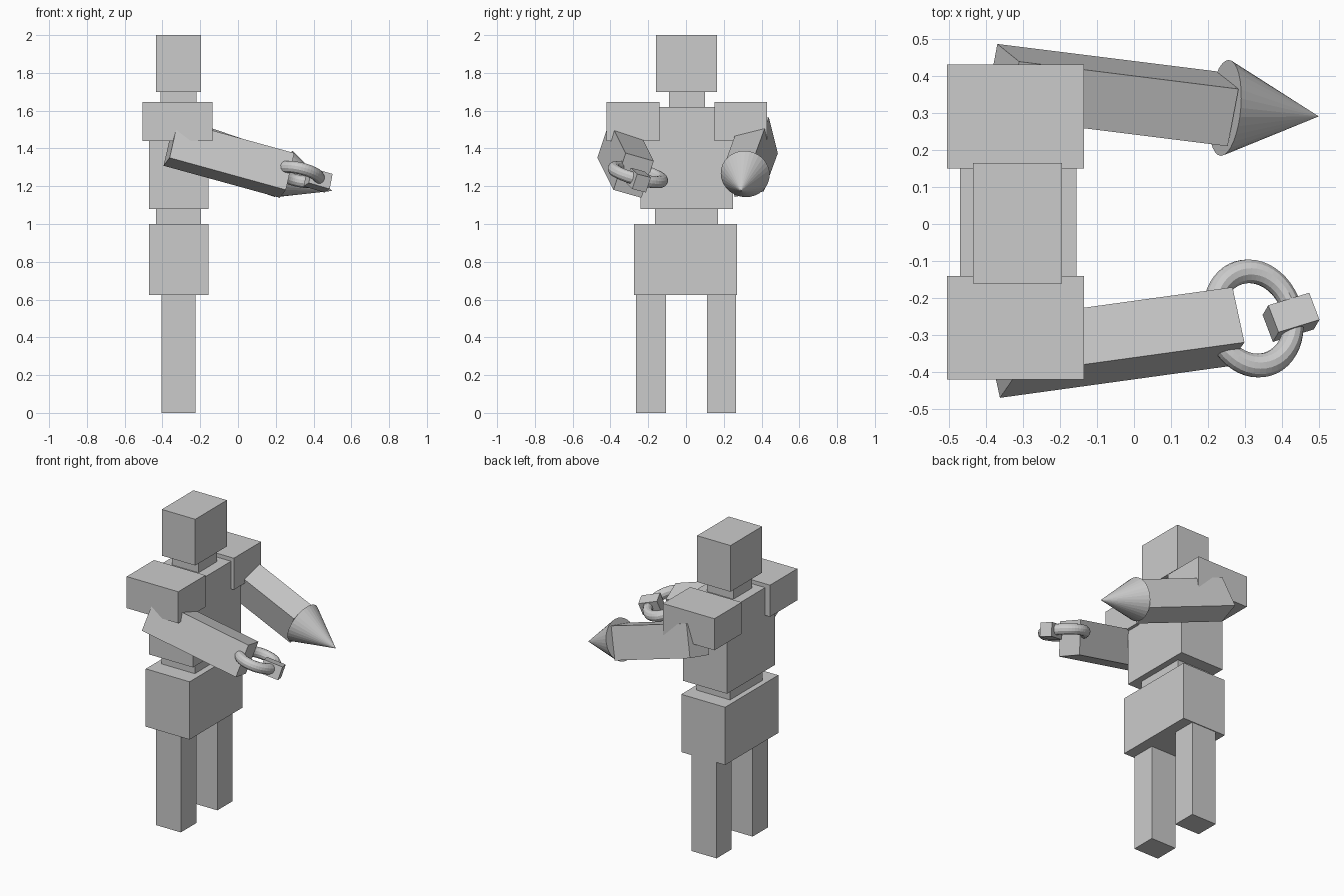
import bpy
from mathutils import Matrix, Vector

cube = bpy.data.objects.get("Cube")
if cube:
    bpy.data.objects.remove(cube, do_unlink=True)

grey = bpy.data.materials.new("plain_grey")
grey.use_nodes = True
grey.diffuse_color = (0.6, 0.6, 0.6, 1)
grey.node_tree.nodes["Principled BSDF"].inputs["Base Color"].default_value = (0.6, 0.6, 0.6, 1)


def frame(centre, along, across):
    """Matrix whose local x runs along a limb and local y across it."""
    u = Vector(along).normalized()
    w = Vector(across)
    w = (w - u * w.dot(u)).normalized()
    m = Matrix((u, w, u.cross(w))).transposed().to_4x4()
    return Matrix.Translation(centre) @ m


def finish(name, matrix):
    ob = bpy.context.object
    ob.name = name
    ob.matrix_world = matrix
    ob.data.materials.append(grey)
    return ob


def block(name, size, matrix):
    bpy.ops.mesh.primitive_cube_add(size=1)
    ob = finish(name, matrix)
    ob.data.transform(Matrix.Diagonal((*size, 1)))


def upright(name, x, y, z):
    """Axis-aligned block from (low, high) ranges."""
    spans = (x, y, z)
    block(name, [b - a for a, b in spans],
          Matrix.Translation([(a + b) / 2 for a, b in spans]))


# Body column
upright("head", (-0.435, -0.195), (-0.16, 0.165), (1.70, 2.0))
upright("neck", (-0.41, -0.22), (-0.09, 0.10), (1.60, 1.71))
upright("torso", (-0.47, -0.155), (-0.24, 0.25), (1.08, 1.62))
upright("waist", (-0.435, -0.195), (-0.165, 0.17), (0.99, 1.09))
upright("hips", (-0.47, -0.155), (-0.275, 0.27), (0.625, 1.0))

# Legs and shoulders
for side, leg_y, shoulder_y in (("right", (-0.265, -0.105), (-0.42, -0.14)),
                                ("left", (0.11, 0.265), (0.15, 0.43))):
    upright(side + "_leg", (-0.405, -0.225), leg_y, (0, 0.63))
    upright(side + "_shoulder", (-0.505, -0.135), shoulder_y, (1.44, 1.645))

# Outstretched arms, slightly rolled
right_axis, right_across = (1, 0.138, -0.276), (-0.16, 0.95, -0.28)
block("right_arm", (0.644, 0.158, 0.21),
      frame((-0.048, -0.32, 1.342), right_axis, right_across))
left_axis, left_across = (1, -0.125, -0.34), (0.12, 0.95, 0.2)
block("left_arm", (0.63, 0.16, 0.205),
      frame((-0.058, 0.348, 1.354), left_axis, left_across))

# Cone point on the left hand, tip along local x
bpy.ops.mesh.primitive_cone_add(vertices=32, radius1=0.13, radius2=0, depth=0.27)
cone = finish("left_hand_cone", frame((0.372, 0.302, 1.22), (0.255, -0.023, -0.09), (0, 1, 0)))
cone.data.transform(Matrix.Rotation(1.5708, 4, "Y"))

# Ring in the right hand with a small block on it
bpy.ops.mesh.primitive_torus_add(major_radius=0.132, minor_radius=0.033,
                                 major_segments=48, minor_segments=12)
ring = finish("right_hand_ring", frame((0.322, -0.255, 1.262), right_axis, (-0.16, 0.95, -0.22)))
ring.data.transform(Matrix.Diagonal((0.84, 1, 1, 1)))
block("ring_block", (0.12, 0.08, 0.085),
      frame((0.424, -0.252, 1.232), (0.95, 0.29, -0.28), (-0.3, 0.93, -0.25)))
